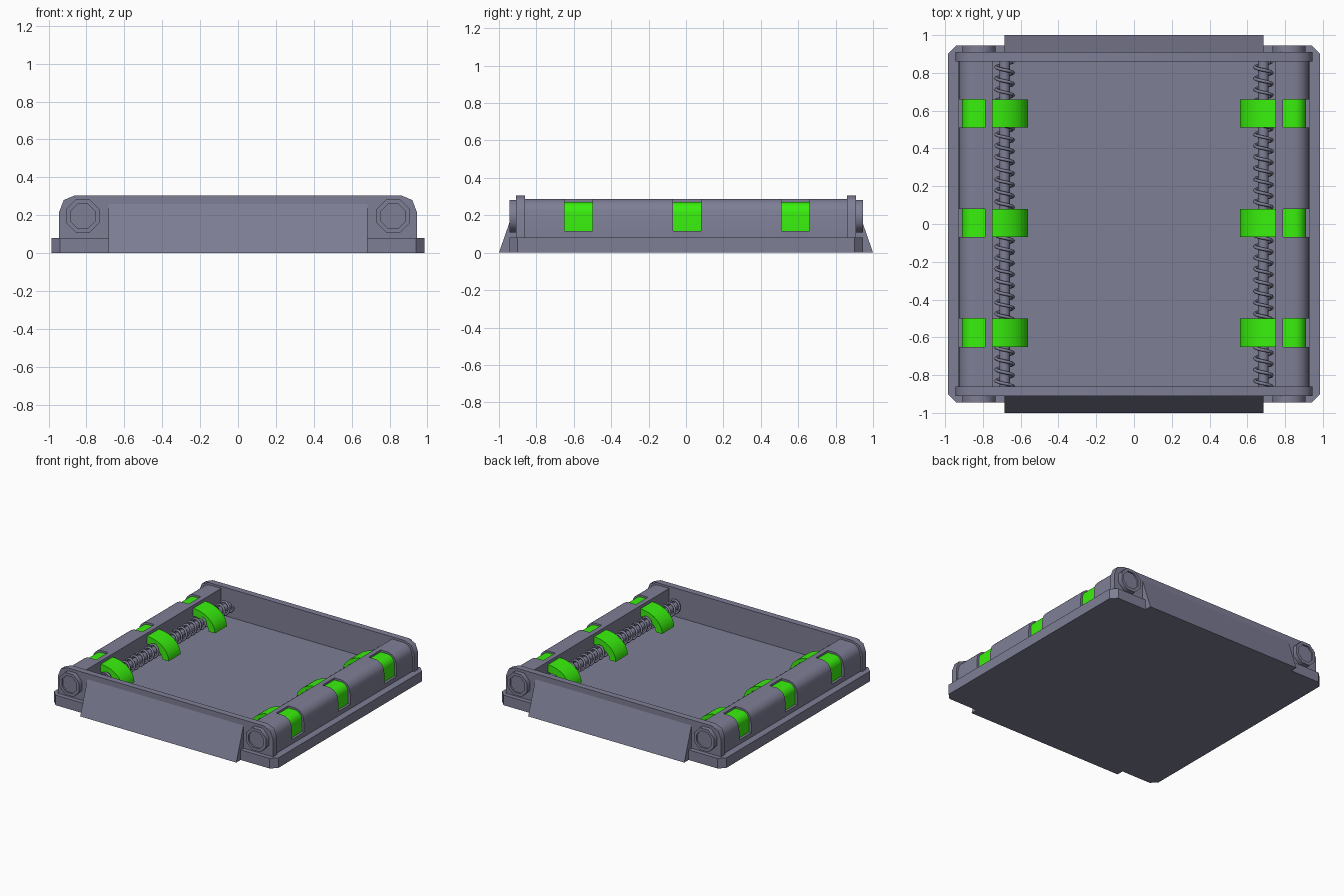
import bpy, bmesh, math

if "Cube" in bpy.data.objects:
    bpy.data.objects.remove(bpy.data.objects["Cube"])


def material(name, *rgb):
    m = bpy.data.materials.new(name)
    m.diffuse_color = (*rgb, 1)
    m.use_nodes = True
    m.node_tree.nodes["Principled BSDF"].inputs["Base Color"].default_value = m.diffuse_color
    return m


green = material("green", 0.04, 0.87, 0.004)
slate = material("slate", 0.21, 0.21, 0.305)


def make(name, bm, mat=slate, smooth=0):
    """Turn a bmesh into an object; smooth is an angle in degrees, 0 for flat."""
    bmesh.ops.recalc_face_normals(bm, faces=bm.faces)
    mesh = bpy.data.meshes.new(name)
    bm.to_mesh(mesh)
    bm.free()
    obj = bpy.data.objects.new(name, mesh)
    bpy.context.collection.objects.link(obj)
    obj.data.materials.append(mat)
    if smooth:
        bpy.ops.object.select_all(action='DESELECT')
        obj.select_set(True)
        bpy.context.view_layer.objects.active = obj
        bpy.ops.object.shade_smooth_by_angle(angle=math.radians(smooth))


def prism(name, pts, axis, a, b, mat=slate, smooth=0):
    """Extrude a 2D profile along an axis from a to b."""
    def at(p, t):
        return {'x': (t, *p), 'y': (p[0], t, p[1]), 'z': (*p, t)}[axis]
    bm = bmesh.new()
    lo = [bm.verts.new(at(p, a)) for p in pts]
    hi = [bm.verts.new(at(p, b)) for p in pts]
    n = len(pts)
    bm.faces.new(lo)
    bm.faces.new(hi)
    for i in range(n):
        bm.faces.new((lo[i], lo[(i + 1) % n], hi[(i + 1) % n], hi[i]))
    make(name, bm, mat, smooth)


def arc(cx, cz, rx, rz, a0, a1, n=10):
    angs = [math.radians(a0 + (a1 - a0) * i / n) for i in range(n + 1)]
    return [(cx + rx * math.cos(t), cz + rz * math.sin(t)) for t in angs]


def flip(pts, s):
    return [(s * x, z) for x, z in pts]


# base plate with chamfered corners
half = [(0.94, -0.945), (0.985, -0.9), (0.985, 0.9), (0.94, 0.945)]
prism("base_plate", half + flip(half[::-1], -1), 'z', 0, 0.08)

# end walls and sloped ramps
wall = [(0.945, 0.06), (0.945, 0.215), (0.92, 0.28), (0.86, 0.305)]
for s, side in ((-1, "front"), (1, "back")):
    prism(side + "_wall", wall + flip(wall[::-1], -1), 'y', s * 0.86, s * 0.91, smooth=50)
    prism(side + "_ramp", [(s * 0.88, 0), (s * 1.0, 0), (s * 0.91, 0.26), (s * 0.88, 0.26)],
          'x', -0.685, 0.685)


# octagonal nut with a shallow recessed centre
def nut(name, x, s):
    bm = bmesh.new()
    rings = []
    for r, y in ((0.095, 0.9), (0.095, 0.945), (0.07, 0.945), (0.07, 0.933)):
        rings.append([bm.verts.new((x + r * math.cos(t), s * y, 0.195 + r * math.sin(t)))
                      for t in (math.pi / 8 + i * math.pi / 4 for i in range(8))])
    for a, b in zip(rings, rings[1:]):
        for i in range(8):
            j = (i + 1) % 8
            bm.faces.new((a[i], a[j], b[j], b[i]))
    bm.faces.new(rings[0])
    bm.faces.new(rings[-1])
    make(name, bm, smooth=50)


# rail and clip profiles for the +x side
rail = [(0.75, 0.07), (0.75, 0.288)] + arc(0.845, 0.21, 0.08, 0.078, 90, 0, 8) \
    + [(0.93, 0.19), (0.93, 0.07)]
core = [(0.75, 0.07), (0.75, 0.288), (0.79, 0.288), (0.79, 0.115), (0.93, 0.115), (0.93, 0.07)]
pad = [(0.785, 0.11), (0.785, 0.272)] + arc(0.85, 0.21, 0.06, 0.062, 90, 0, 8) + [(0.91, 0.11)]
hook = arc(0.75, 0.115, 0.19, 0.148, 90, 180, 12) + arc(0.75, 0.115, 0.135, 0.088, 180, 90, 12)
clip_y = (-0.575, 0.005, 0.585)
hw = 0.075

for s, side in ((-1, "left"), (1, "right")):
    for e, end in ((-1, "front"), (1, "back")):
        nut(f"{side}_{end}_nut", s * 0.82, e)

    # rail pieces between the clip windows
    edges = [-0.87] + [y + d for y in clip_y for d in (-hw, hw)] + [0.87]
    for i in range(0, len(edges), 2):
        prism(f"{side}_rail_{i // 2}", flip(rail, s), 'y', edges[i], edges[i + 1], smooth=35)

    # windows, green pads and curved hooks
    for i, y in enumerate(clip_y):
        prism(f"{side}_rail_window_{i}", flip(core, s), 'y', y - hw, y + hw)
        prism(f"{side}_clip_pad_{i}", flip(pad, s), 'y', y - hw, y + hw, green, 35)
        prism(f"{side}_clip_hook_{i}", flip(hook, s), 'y', y - hw, y + hw, green, 35)

    # rod through the spring
    prism(f"{side}_rod", arc(s * 0.685, 0.17, 0.028, 0.028, 0, 345, 23), 'y', -0.87, 0.87, smooth=35)

    # coil spring
    turns, per = 29, 14
    curve = bpy.data.curves.new(f"{side}_spring", 'CURVE')
    curve.dimensions = '3D'
    curve.bevel_depth = 0.009
    curve.bevel_resolution = 1
    curve.use_fill_caps = True
    curve.materials.append(slate)
    sp = curve.splines.new('POLY')
    n = turns * per
    sp.points.add(n)
    for k in range(n + 1):
        t = 2 * math.pi * k / per
        sp.points[k].co = (s * 0.685 + 0.046 * math.cos(t), -0.86 + 1.72 * k / n,
                           0.17 + 0.046 * math.sin(t), 1)
    obj = bpy.data.objects.new(f"{side}_spring", curve)
    bpy.context.collection.objects.link(obj)
